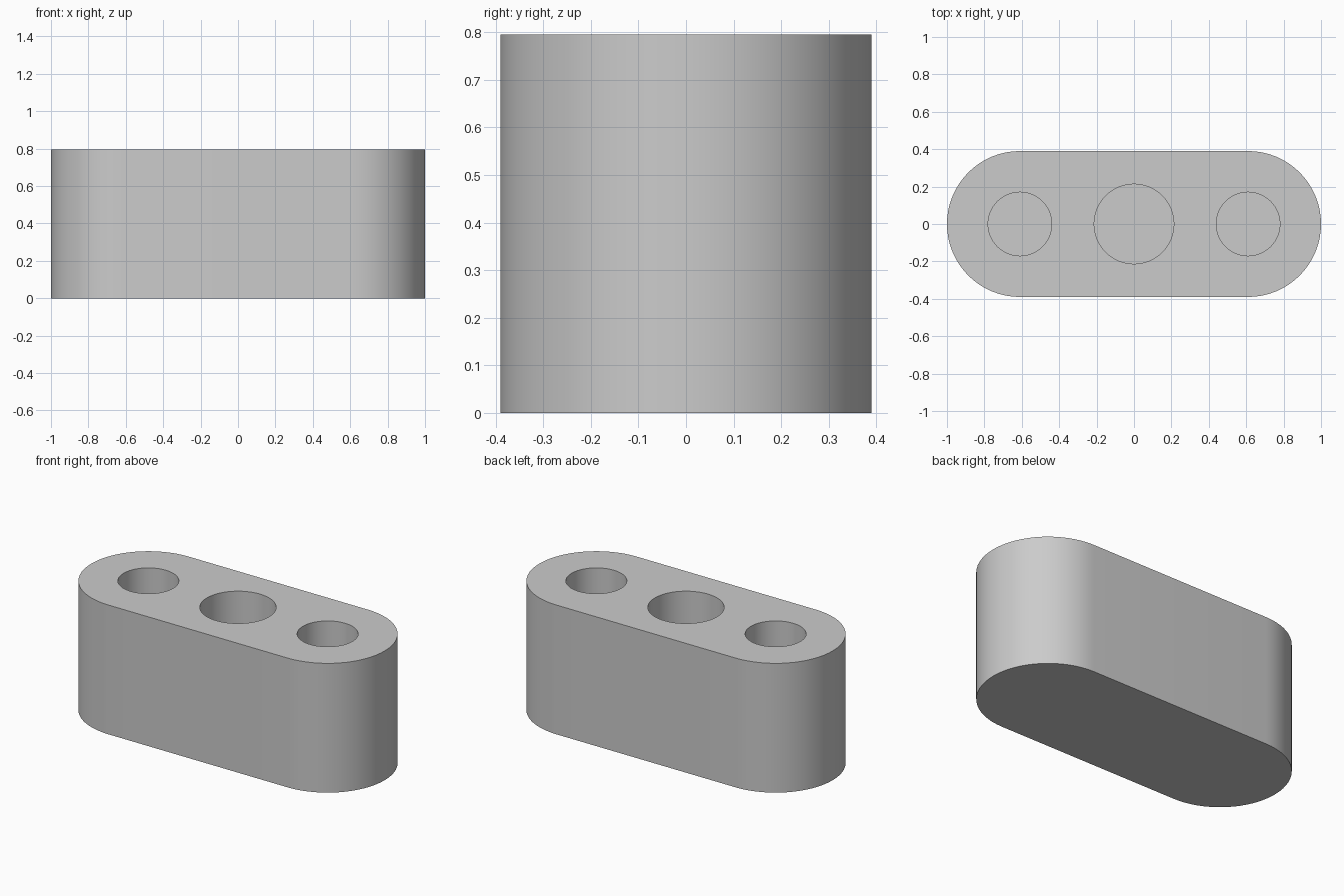
import bpy
import bmesh
from math import cos, sin, pi, radians

HEIGHT = 0.795
END_RADIUS = 0.39
END_X = 1 - END_RADIUS
HOLE_DEPTH = 0.65
STEPS = 32

cube = bpy.data.objects.get("Cube")
if cube:
    bpy.data.objects.remove(cube, do_unlink=True)

grey = bpy.data.materials.new("light grey")
grey.use_nodes = True
colour = (0.6, 0.6, 0.6, 1)
grey.diffuse_color = colour
grey.node_tree.nodes["Principled BSDF"].inputs["Base Color"].default_value = colour


def arc(cx, radius, start, sweep, steps):
    return [(cx + radius * cos(start + sweep * i / steps),
             radius * sin(start + sweep * i / steps)) for i in range(steps + 1)]


def prism(name, outline, bottom, top):
    """Extrude a closed outline upwards into a solid object."""
    bm = bmesh.new()
    base = bm.faces.new([bm.verts.new((x, y, bottom)) for x, y in outline])
    result = bmesh.ops.extrude_face_region(bm, geom=[base], use_keep_orig=True)
    moved = [v for v in result["geom"] if isinstance(v, bmesh.types.BMVert)]
    bmesh.ops.translate(bm, verts=moved, vec=(0, 0, top - bottom))
    bmesh.ops.recalc_face_normals(bm, faces=bm.faces)
    mesh = bpy.data.meshes.new(name)
    bm.to_mesh(mesh)
    bm.free()
    mesh.materials.append(grey)
    obj = bpy.data.objects.new(name, mesh)
    bpy.context.collection.objects.link(obj)
    return obj


# Block with rounded ends
outline = arc(END_X, END_RADIUS, -pi / 2, pi, STEPS) + arc(-END_X, END_RADIUS, pi / 2, pi, STEPS)
block = prism("rounded_block", outline, 0, HEIGHT)

# Three blind holes sunk from the top
holes = [("left_hole", END_X, 0.17), ("middle_hole", 0, 0.213), ("right_hole", -END_X, 0.17)]
cutters = []
for name, x, radius in holes:
    circle = arc(x, radius, 0, 2 * pi, 2 * STEPS)[:-1]
    cutter = prism(name + "_cutter", circle, HEIGHT - HOLE_DEPTH, HEIGHT + 0.1)
    cutter.hide_render = True
    cut = block.modifiers.new(name, "BOOLEAN")
    cut.operation = "DIFFERENCE"
    cut.solver = "EXACT"
    cut.object = cutter
    cutters.append(cutter)

# Apply the cuts, drop the cutters and smooth the round walls
bpy.ops.object.select_all(action="DESELECT")
block.select_set(True)
bpy.context.view_layer.objects.active = block
for name, x, radius in holes:
    bpy.ops.object.modifier_apply(modifier=name)
for cutter in cutters:
    bpy.data.objects.remove(cutter, do_unlink=True)
bpy.ops.object.shade_smooth_by_angle(angle=radians(30))
